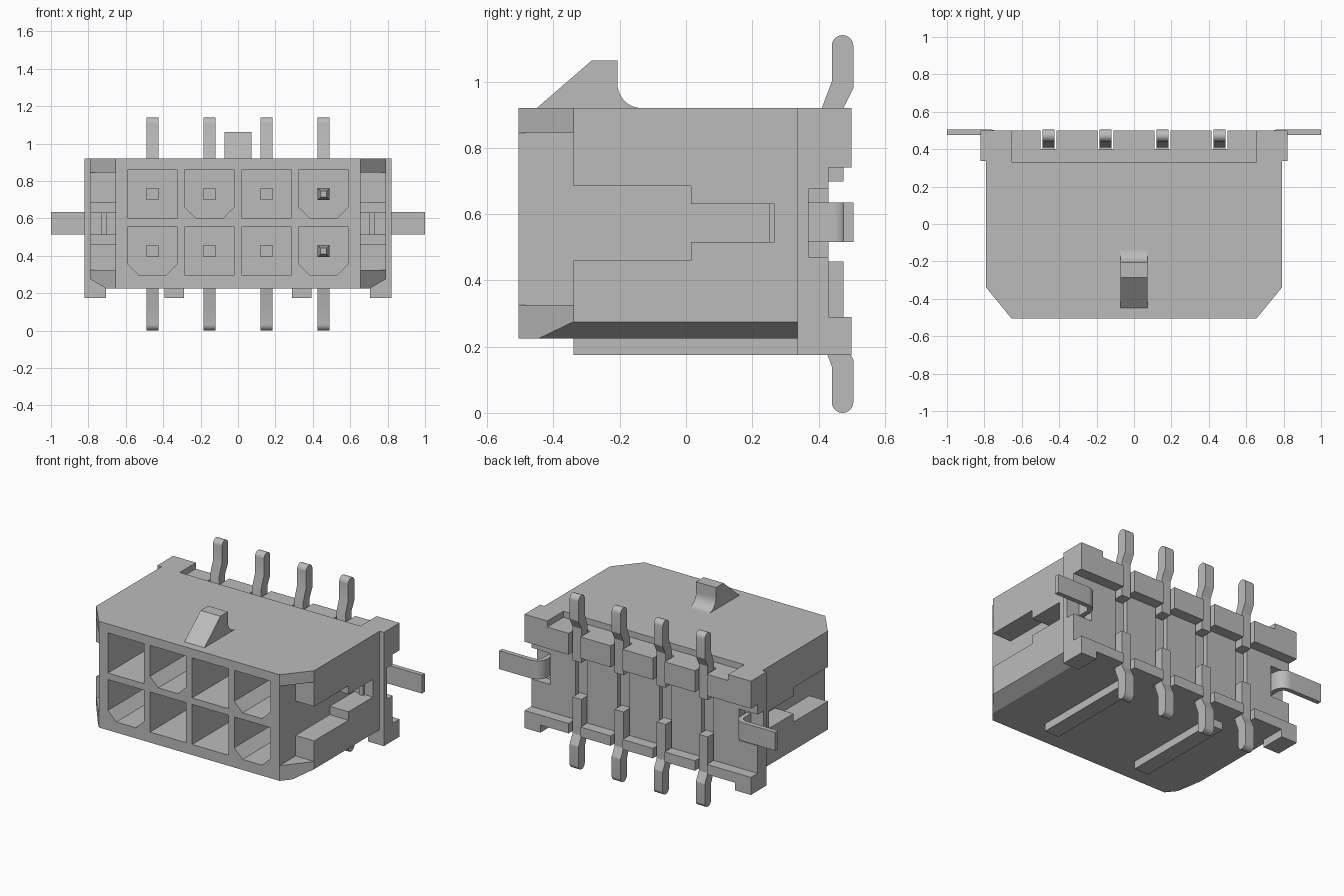
import bpy, bmesh, math
from mathutils import Vector

cube = bpy.data.objects.get("Cube")
if cube:
    bpy.data.objects.remove(cube, do_unlink=True)

grey = bpy.data.materials.new("plain grey")
grey.use_nodes = True
grey.diffuse_color = (0.5, 0.5, 0.5, 1)
grey.node_tree.nodes["Principled BSDF"].inputs["Base Color"].default_value = (0.5, 0.5, 0.5, 1)


def prism(name, points, axis, a, b):
    """Extrude a 2D outline along an axis, from a to b."""
    place = {"x": lambda p, t: (t, p[0], p[1]),
             "y": lambda p, t: (p[0], t, p[1]),
             "z": lambda p, t: (p[0], p[1], t)}[axis]
    bm = bmesh.new()
    low = [bm.verts.new(place(p, a)) for p in points]
    high = [bm.verts.new(place(p, b)) for p in points]
    bm.faces.new(low)
    bm.faces.new(high)
    n = len(points)
    for i in range(n):
        j = (i + 1) % n
        bm.faces.new((low[i], low[j], high[j], high[i]))
    bmesh.ops.recalc_face_normals(bm, faces=bm.faces)
    mesh = bpy.data.meshes.new(name)
    bm.to_mesh(mesh)
    bm.free()
    mesh.materials.append(grey)
    ob = bpy.data.objects.new(name, mesh)
    bpy.context.collection.objects.link(ob)
    return ob


def box(name, x0, x1, y0, y1, z0, z1):
    x0, x1 = sorted((x0, x1))
    return prism(name, [(x0, y0), (x1, y0), (x1, y1), (x0, y1)], "z", z0, z1)


def activate(ob):
    bpy.ops.object.select_all(action="DESELECT")
    ob.select_set(True)
    bpy.context.view_layer.objects.active = ob


def cut(target, cutter):
    """Subtract the cutter and throw it away."""
    activate(target)
    mod = target.modifiers.new("cut", "BOOLEAN")
    mod.operation = "DIFFERENCE"
    mod.solver = "EXACT"
    mod.object = cutter
    bpy.ops.object.modifier_apply(modifier=mod.name)
    bpy.data.objects.remove(cutter, do_unlink=True)


def smooth(ob):
    activate(ob)
    bpy.ops.object.shade_smooth_by_angle(angle=math.radians(25))


COLUMNS = (-0.4575, -0.1525, 0.1525, 0.4575)

# Housing: chamfered plan with a wider flange at the back
half = [(0.655, -0.505), (0.79, -0.34), (0.79, 0.337), (0.82, 0.337), (0.82, 0.5)]
plan = half + [(-x, y) for x, y in reversed(half)]
housing = prism("housing", plan, "z", 0.225, 0.92)

for s in (-1, 1):
    # Bottom edge chamfer
    cut(housing, prism("cutter", [(s * 0.705, 0.225), (s * 0.79, 0.275), (s * 0.875, 0.325),
                                  (s * 0.875, 0.1), (s * 0.4925, 0.1)], "y", -0.7, 0.337))
    # Front corner relief and stepped side slot
    cut(housing, box("cutter", s * 0.655, s * 0.95, -0.7, -0.34, 0.325, 0.845))
    cut(housing, prism("cutter", [(-0.5, 0.46), (0.015, 0.46), (0.015, 0.515), (0.267, 0.515),
                                  (0.267, 0.63), (0.015, 0.63), (0.015, 0.685), (-0.5, 0.685)],
                       "x", s * 0.655, s * 0.95))
    # Notch for the side tab
    cut(housing, box("cutter", s * 0.685, s * 0.95, 0.37, 0.6, 0.47, 0.675))

# Back recesses
cut(housing, box("cutter", -1, 1, 0.43, 0.6, 0.29, 0.74))
cut(housing, box("cutter", -0.655, 0.655, 0.332, 0.6, 0.88, 1))

# Sockets and pin channels
for i, x in enumerate(COLUMNS):
    cut(housing, box("cutter", x - 0.043, x + 0.043, 0.40, 0.6, 0.1, 1))
    for z, keyed in ((0.73, i in (1, 3)), (0.425, i in (0, 3))):
        h, c = 0.131, 0.06 if keyed else 0
        outline = [(x - h, z + h), (x + h, z + h)]
        if keyed:
            outline += [(x + h, z - h + c), (x + h - c, z - h),
                        (x - h + c, z - h), (x - h, z - h + c)]
        else:
            outline += [(x + h, z - h), (x - h, z - h)]
        cut(housing, prism("cutter", outline, "y", -0.6, 0.3))


def pin(name, x, z, s, bend0, bend1, centre, tapered):
    """Pin running back from a socket, then up (s=1) or down (s=-1)."""
    r = 0.0325
    pts = [(-0.2, z - s * r), (0.475, z - s * r), (0.475, bend0),
           (0.505, bend1 - s * 0.02)]
    for k in range(13):
        a = math.pi * k / 12
        pts.append((0.4725 + r * math.cos(a), centre + s * r * math.sin(a)))
    pts += [(0.44, bend1), (0.41, bend0), (0.41, z + s * r), (-0.2, z + s * r)]
    ob = prism(name, pts, "x", x - r, x + r)
    if tapered:
        bm = bmesh.new()
        bm.from_mesh(ob.data)
        face = min(bm.faces, key=lambda f: f.calc_center_median().y)
        new = bmesh.ops.extrude_discrete_faces(bm, faces=[face])["faces"][0]
        mid = Vector((x, -0.26, z))
        for v in new.verts:
            v.co = mid + Vector(((v.co.x - x) * 0.5, 0, (v.co.z - z) * 0.5))
        bm.to_mesh(ob.data)
        bm.free()
    smooth(ob)


for i, x in enumerate(COLUMNS):
    pin(f"upper_pin_{i + 1}", x, 0.73, 1, 0.92, 1.0, 1.1075, i == 3)
    pin(f"lower_pin_{i + 1}", x, 0.425, -1, 0.22, 0.14, 0.0325, i == 3)

# Latch ramp on top, with a concave fillet behind
ramp = [(-0.45, 0.915), (-0.45, 0.92), (-0.285, 1.063), (-0.207, 1.063)]
for k in range(11):
    a = math.pi / 2 * k / 10
    ramp.append((-0.135 - 0.072 * math.cos(a), 0.995 - 0.075 * math.sin(a)))
ramp.append((-0.135, 0.915))
smooth(prism("latch_ramp", ramp, "x", -0.072, 0.072))

# Feet, bottom rails and bent side tabs
for s, side in ((-1, "right"), (1, "left")):
    box(f"{side}_foot", s * 0.705, s * 0.82, 0.337, 0.5, 0.175, 0.225)
    box(f"{side}_rail", s * 0.29, s * 0.393, -0.34, 0.337, 0.175, 0.23)
    tab = [(1.0, 0.475), (1.0, 0.505)]
    for k in range(9):
        a = math.pi / 2 * (1 + k / 8)
        tab.append((0.77 + 0.07 * math.cos(a), 0.435 + 0.07 * math.sin(a)))
    tab += [(0.70, 0.25), (0.73, 0.25)]
    for k in range(9):
        a = math.pi / 2 * (2 - k / 8)
        tab.append((0.77 + 0.04 * math.cos(a), 0.435 + 0.04 * math.sin(a)))
    smooth(prism(f"{side}_tab", [(s * x, y) for x, y in tab], "z", 0.515, 0.635))
